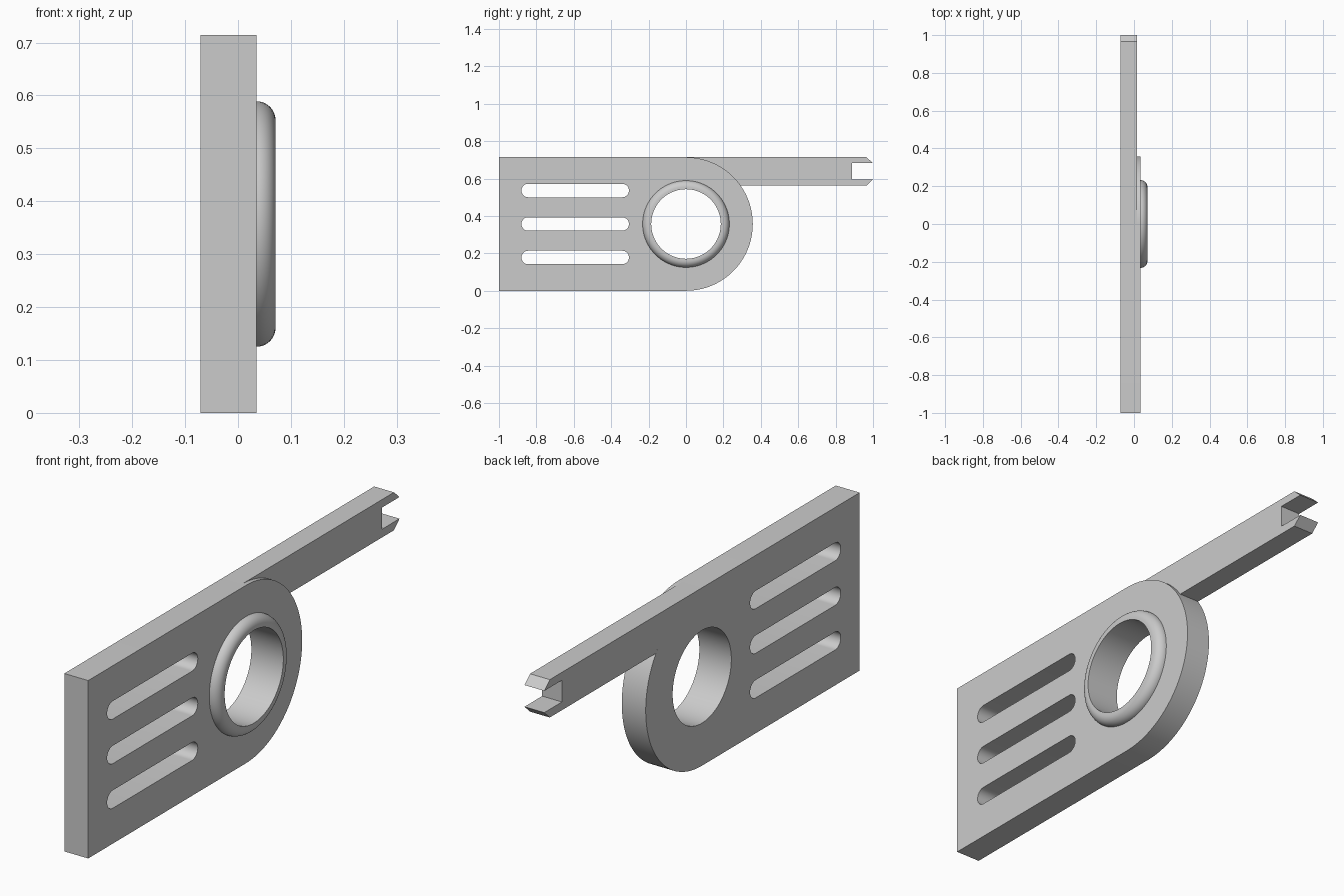
import bpy, bmesh
from math import sin, cos, radians, acos, degrees

cube = bpy.data.objects.get("Cube")
if cube:
    bpy.data.objects.remove(cube, do_unlink=True)

grey = bpy.data.materials.new("plain grey")
grey.use_nodes = True
colour = (0.6, 0.6, 0.6, 1)
grey.diffuse_color = colour
grey.node_tree.nodes["Principled BSDF"].inputs["Base Color"].default_value = colour

BACK, FACE, ARM_FACE, RIM = -0.071, 0.035, 0.017, 0.071
R = 0.357          # rounded end of the plate
BORE = 0.186
RING = 0.232


def arc(cy, cz, r, start, end, n):
    angles = [radians(start + (end - start) * i / n) for i in range(n + 1)]
    return [(cy + r * cos(a), cz + r * sin(a)) for a in angles]


def finish(bm, name):
    bmesh.ops.recalc_face_normals(bm, faces=bm.faces)
    mesh = bpy.data.meshes.new(name)
    bm.to_mesh(mesh)
    bm.free()
    mesh.materials.append(grey)
    obj = bpy.data.objects.new(name, mesh)
    bpy.context.collection.objects.link(obj)
    bpy.ops.object.select_all(action="DESELECT")
    obj.select_set(True)
    bpy.context.view_layer.objects.active = obj
    bpy.ops.object.shade_smooth_by_angle(angle=radians(30))


def slab(name, loops, x0, x1):
    """Fill (y, z) outlines, later ones being holes, and extrude along x."""
    bm = bmesh.new()
    edges = []
    for loop in loops:
        vs = [bm.verts.new((x0, y, z)) for y, z in loop]
        edges += [bm.edges.new((a, b)) for a, b in zip(vs, vs[1:] + vs[:1])]
    bmesh.ops.triangle_fill(bm, edges=edges, use_beauty=True, normal=(1, 0, 0))
    out = bmesh.ops.extrude_face_region(bm, geom=bm.faces[:], use_keep_orig=True)
    moved = [g for g in out["geom"] if isinstance(g, bmesh.types.BMVert)]
    bmesh.ops.translate(bm, verts=moved, vec=(x1 - x0, 0, 0))
    finish(bm, name)


# Plate with a rounded end, a bore and three slots
plate = [(-1, 0)] + arc(0, R, R, -90, 90, 64) + [(-1, 2 * R)]
bore = arc(0, R, BORE, 0, 360, 96)[:-1]
slots = [arc(-0.341, z, 0.036, -90, 90, 16) + arc(-0.844, z, 0.036, 90, 270, 16)
         for z in (R - 0.179, R, R + 0.179)]
slab("slotted_plate", [plate, bore] + slots, BACK, FACE)

# Thinner arm that meets the rounded end and finishes in a forked tip
low, top = 0.562, 2 * R
join = 90 - degrees(acos((low - R) / R))
arm = arc(0, R, R, 90, join, 24) + [
    (0.965, low), (1, 0.595), (0.888, 0.595),
    (0.888, 0.682), (1, 0.682), (0.965, top)]
slab("forked_arm", [arm], BACK, ARM_FACE)

# Raised collar around the bore, rounded on its outer edge
height = RIM - FACE
section = [(BORE, FACE), (BORE, RIM)]
section += [(r, x) for r, x in arc(RING - height, FACE, height, 90, 0, 10)]
bm = bmesh.new()
steps = 96
rows = []
for i in range(steps):
    a = radians(360 * i / steps)
    rows.append([bm.verts.new((x, r * cos(a), R + r * sin(a))) for r, x in section])
for a, b in zip(rows, rows[1:] + rows[:1]):
    for j in range(len(section) - 1):
        bm.faces.new((a[j], a[j + 1], b[j + 1], b[j]))
finish(bm, "bore_collar")
